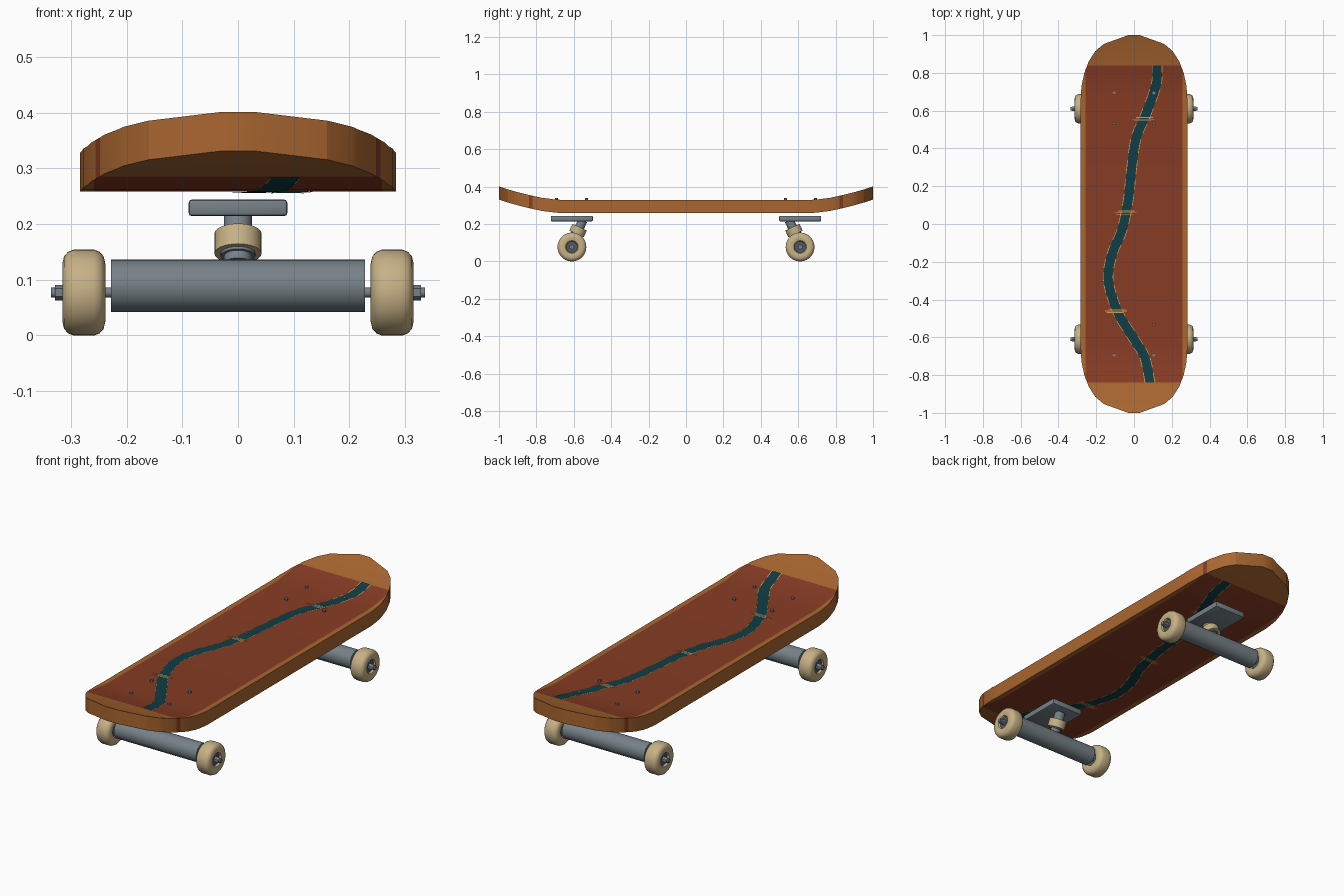
import bpy, bmesh, math
from mathutils import Vector

if "Cube" in bpy.data.objects:
    bpy.data.objects.remove(bpy.data.objects["Cube"])


def material(name, rgb):
    m = bpy.data.materials.new(name)
    m.diffuse_color = (*rgb, 1)
    m.use_nodes = True
    m.node_tree.nodes["Principled BSDF"].inputs["Base Color"].default_value = m.diffuse_color
    return m


WOOD = material("orange wood", (.40, .133, .03))
RED = material("red brown stain", (.242, .045, .018))
TEAL = material("dark teal", (.005, .048, .061))
GOLD = material("gold line", (.66, .34, .09))
METAL = material("grey metal", (.18, .22, .245))
CREAM = material("cream rubber", (.57, .44, .24))
DARK = material("dark metal", (.08, .10, .115))

BOTTOM, TOP = .258, .328
RISE = [(0, 0), (.65, 0), (.7, .003), (.77, .012), (.84, .027), (.9, .042),
        (.955, .058), (1.0, .073)]


def rise(y):
    y = min(abs(y), 1)
    for (a, ra), (b, rb) in zip(RISE, RISE[1:]):
        if y <= b:
            return ra + (rb - ra) * (y - a) / (b - a)
    return RISE[-1][1]


def finish(name, bm, mats, angle=30):
    me = bpy.data.meshes.new(name)
    bm.to_mesh(me)
    bm.free()
    ob = bpy.data.objects.new(name, me)
    bpy.context.collection.objects.link(ob)
    for m in mats:
        me.materials.append(m)
    bpy.ops.object.select_all(action='DESELECT')
    ob.select_set(True)
    bpy.context.view_layer.objects.active = ob
    bpy.ops.object.shade_smooth_by_angle(angle=math.radians(angle))
    return ob


def rod(name, a, b, r, mat, segs=32):
    """Cylinder between two points."""
    a, b = Vector(a), Vector(b)
    d = b - a
    bm = bmesh.new()
    bmesh.ops.create_cone(bm, cap_ends=True, segments=segs, radius1=r, radius2=r, depth=d.length)
    rot = d.to_track_quat('Z', 'Y').to_matrix()
    for v in bm.verts:
        v.co = rot @ v.co + (a + b) / 2
    return finish(name, bm, [mat])


def lathe_x(name, profile, sx, y, z, mats, hub_r, segs=40):
    """Turn an (x, radius) profile round the axle line; faces inside hub_r take material 1."""
    bm = bmesh.new()
    rings = [[bm.verts.new((sx * x, y + r * math.cos(i * math.tau / segs),
                            z + r * math.sin(i * math.tau / segs)))
              for i in range(segs)] for x, r in profile]
    for p, q in zip(rings, rings[1:]):
        for i in range(segs):
            j = (i + 1) % segs
            bm.faces.new((p[i], p[j], q[j], q[i]))
    bm.faces.new(rings[0])
    bm.faces.new(rings[-1])
    bmesh.ops.recalc_face_normals(bm, faces=bm.faces)
    for f in bm.faces:
        if max(math.hypot(v.co.y - y, v.co.z - z) for v in f.verts) < hub_r:
            f.material_index = 1
    return finish(name, bm, mats)


# Deck: outline, extruded, cut at the bends and colour borders, then bent up at both ends
corner = [(.283, .65), (.278, .73), (.263, .80), (.24, .86), (.205, .915), (.16, .953), (.03, 1.0)]
outline = corner + [(-x, y) for x, y in reversed(corner)]
outline += [(-x, -y) for x, y in outline]
bm = bmesh.new()
base = bm.faces.new([bm.verts.new((x, y, BOTTOM)) for x, y in outline])
top = bmesh.ops.extrude_face_region(bm, geom=[base], use_keep_orig=True)
for v in top['geom']:
    if isinstance(v, bmesh.types.BMVert):
        v.co.z = TOP
cuts = [((0, s * y, 0), (0, 1, 0)) for s in (-1, 1) for y in (.65, .7, .77, .82, .84, .9, .955)]
cuts += [((s * .258, 0, 0), (1, 0, 0)) for s in (-1, 1)]
for co, no in cuts:
    bmesh.ops.bisect_plane(bm, geom=bm.verts[:] + bm.edges[:] + bm.faces[:], dist=1e-5,
                           plane_co=co, plane_no=no)
bmesh.ops.recalc_face_normals(bm, faces=bm.faces)
for f in bm.faces:
    c = f.calc_center_median()
    if abs(c.y) < .84 and abs(c.x) < .2575 and (abs(f.normal.z) > .5 or abs(c.y) > .82):
        f.material_index = 1
for v in bm.verts:
    v.co.z += rise(v.co.y)
finish("deck", bm, [WOOD, RED], 20)

# Winding river inlay: centre line as x, y points, smoothed
RIVER = [(.085, -.84), (.058, -.71), (.005, -.617), (-.074, -.49), (-.116, -.385), (-.137, -.28),
         (-.116, -.16), (-.063, -.03), (-.03, .13), (-.016, .264), (.01, .45), (.063, .58),
         (.118, .74), (.122, .84)]


def river_path(steps=5):
    p = [Vector(q) for q in RIVER]
    p = [2 * p[0] - p[1]] + p + [2 * p[-1] - p[-2]]
    out = []
    for a, b, c, d in zip(p, p[1:], p[2:], p[3:]):
        for k in range(steps):
            t = k / steps
            out.append(.5 * (2 * b + (c - a) * t + (2 * a - 5 * b + 4 * c - d) * t * t
                             + (3 * b - a - 3 * c + d) * t ** 3))
    return out + [p[-2]]


def surface_quad(bm, pts, lift):
    """Lay a quad just above the top and just below the underside of the deck."""
    up = [bm.verts.new((x, y, TOP + lift + rise(y))) for x, y in pts]
    down = [bm.verts.new((x, y, BOTTOM - lift + rise(y))) for x, y in pts]
    bm.faces.new(up)
    bm.faces.new(down[::-1])


path = river_path()
river, lines = bmesh.new(), bmesh.new()
for i, (a, b) in enumerate(zip(path, path[1:])):
    slope = (b.x - a.x) / (b.y - a.y)
    w = .025 * math.sqrt(1 + slope * slope)
    surface_quad(river, [(a.x - w, a.y), (a.x + w, a.y), (b.x + w, b.y), (b.x - w, b.y)], .002)
    # Broken gold line along both banks
    if i % 3 != 2:
        for s, e in ((-w - .003, -w + .001), (w - .001, w + .003)):
            surface_quad(lines, [(a.x + s, a.y), (a.x + e, a.y), (b.x + e, b.y), (b.x + s, b.y)], .003)
# Gold stitches across the river
for cx, cy in ((.05, .555), (-.045, .06), (-.095, -.46)):
    for dx, dy, h in ((-.005, -.009, .045), (0, 0, .058), (.006, .009, .045)):
        x, y = cx + dx, cy + dy
        surface_quad(lines, [(x - h, y - .002), (x + h, y - .002), (x + h, y + .002), (x - h, y + .002)], .003)
finish("river_inlay", river, [TEAL])
finish("gold_lines", lines, [GOLD])

# Trucks, front and back
WHEEL = [(.253, .03), (.243, .034), (.238, .052), (.241, .065), (.248, .073), (.258, .077),
         (.295, .077), (.305, .073), (.312, .065), (.315, .052), (.311, .034), (.302, .030), (.302, .012)]
for end, s in (("front", -1), ("back", 1)):
    yc = s * .61
    # Base plate
    bm = bmesh.new()
    bmesh.ops.create_cube(bm, size=1)
    for v in bm.verts:
        v.co = Vector((v.co.x * .177, v.co.y * .225 + yc, v.co.z * .03 + .229))
    bmesh.ops.bevel(bm, geom=bm.edges[:], offset=.006, segments=2, profile=.5, affect='EDGES')
    finish(end + "_base_plate", bm, [METAL])
    # Leaning kingpin and bushing
    axis = Vector((0, -s * math.sin(math.radians(25)), math.cos(math.radians(25))))
    mid = Vector((0, s * .577, .165))
    rod(end + "_kingpin", mid - axis * .04, mid + axis * .06, .025, METAL)
    rod(end + "_bushing", mid - axis * .02, mid + axis * .02, .042, CREAM)
    rod(end + "_washer", mid - axis * .025, mid - axis * .018, .031, METAL)
    # Hanger and axle
    rod(end + "_hanger", (-.228, yc, .089), (.228, yc, .089), .047, METAL, 40)
    rod(end + "_axle", (-.335, yc, .077), (.335, yc, .077), .009, METAL, 16)
    for side, sx in (("left", -1), ("right", 1)):
        lathe_x(f"{end}_{side}_wheel", WHEEL, sx, yc, .077, [CREAM, DARK], .0305)
        rod(f"{end}_{side}_nut", (sx * .298, yc, .077), (sx * .328, yc, .077), .014, METAL, 6)
        # Deck bolts
        for y in (.533, .693):
            rod(f"{end}_{side}_bolt", (sx * .105, s * y, .32), (sx * .105, s * y, .338), .008, METAL, 12)
